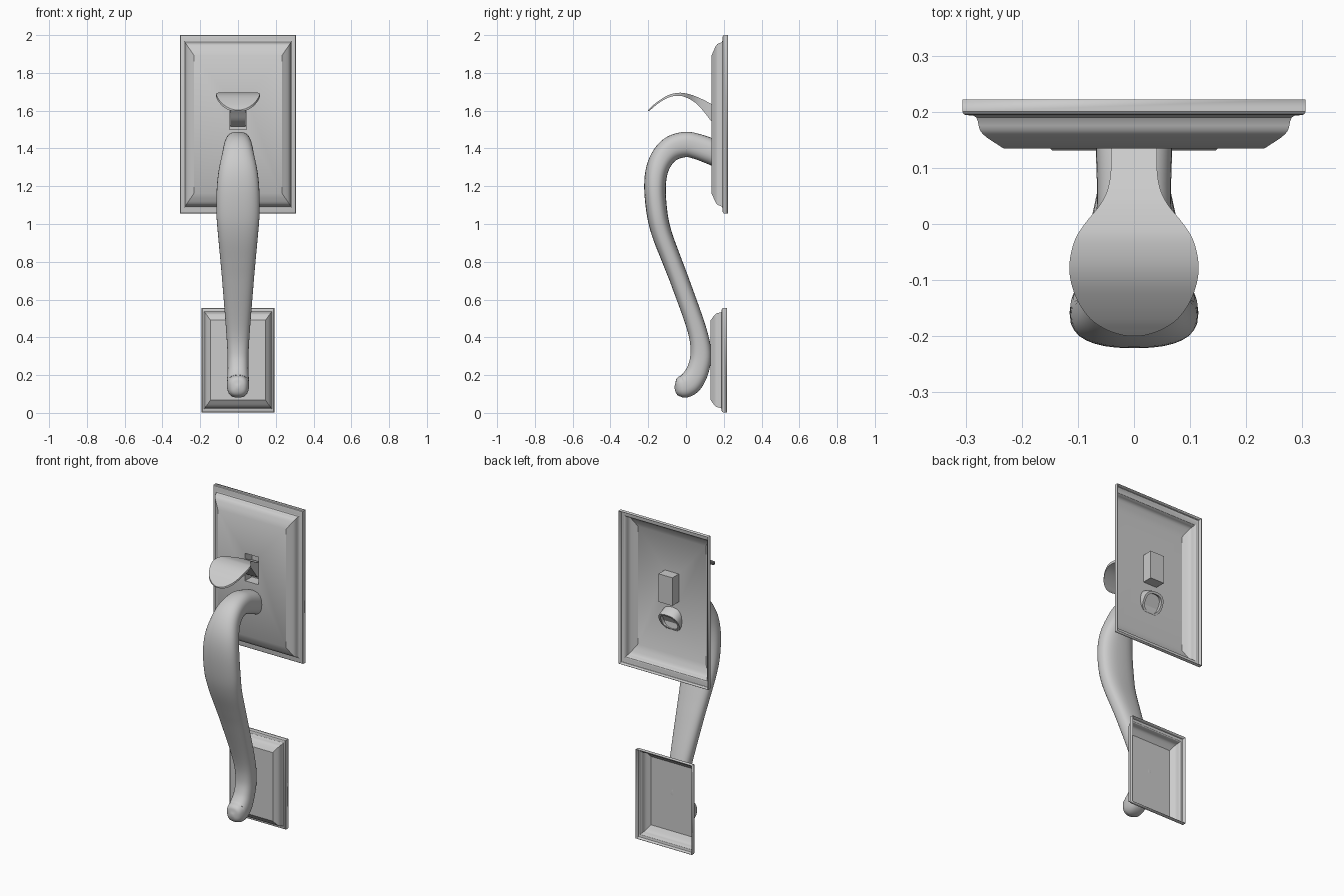
import bpy, bmesh, math
from mathutils import Vector

if "Cube" in bpy.data.objects:
    bpy.data.objects.remove(bpy.data.objects["Cube"])


def loft(name, rings, cap_start=True, closed=True, angle=35):
    """Skin a list of equal-length point rings into a smooth-shaded object."""
    bm = bmesh.new()
    vr = [[bm.verts.new(p) for p in r] for r in rings]
    n = len(rings[0])
    for a, b in zip(vr, vr[1:]):
        for i in range(n):
            j = (i + 1) % n
            bm.faces.new((a[i], a[j], b[j], b[i]))
    bm.faces.new(vr[-1])
    if cap_start:
        bm.faces.new(vr[0][::-1])
    if closed:
        bmesh.ops.recalc_face_normals(bm, faces=bm.faces)
    me = bpy.data.meshes.new(name)
    bm.to_mesh(me)
    bm.free()
    ob = bpy.data.objects.new(name, me)
    bpy.context.collection.objects.link(ob)
    bpy.ops.object.select_all(action='DESELECT')
    ob.select_set(True)
    bpy.context.view_layer.objects.active = ob
    bpy.ops.object.shade_smooth_by_angle(angle=math.radians(angle))
    return ob


def spline(keys, steps):
    """Catmull-Rom interpolation of any-length tuples."""
    out = []
    for i in range(len(keys) - 1):
        p0, p1, p2, p3 = (keys[max(i - 1, 0)], keys[i], keys[i + 1],
                          keys[min(i + 2, len(keys) - 1)])
        for s in range(steps):
            t = s / steps
            out.append([0.5 * (2 * b + (c - a) * t + (2 * a - 5 * b + 4 * c - d) * t * t
                               + (3 * b - a - 3 * c + d) * t ** 3)
                        for a, b, c, d in zip(p0, p1, p2, p3)])
    out.append(list(keys[-1]))
    return out


def rect(hx, z0, z1, y):
    return [(-hx, y, z0), (hx, y, z0), (hx, y, z1), (-hx, y, z1)]


# Moulding profile: inset as a fraction of the border, depth as a fraction
MOULD = [(0, 0), (0, .25), (.03, .30), (.08, .32), (.27, .33), (.34, .37), (.38, .45),
         (.40, .54), (.43, .63), (.50, .71), (.60, .78), (.76, .87), (1, 1)]


def plate(name, hx, z0, z1, bx, bz, y_back, y_front, extra=()):
    rings = [rect(hx - bx * f, z0 + bz * f, z1 - bz * f, y_back + (y_front - y_back) * d)
             for f, d in MOULD]
    ob = loft(name, rings + list(extra), cap_start=False, closed=False, angle=28)
    mod = ob.modifiers.new("sheet", 'SOLIDIFY')
    mod.thickness = 0.003
    mod.offset = -1
    return ob


# Backplates: pressed hollow sheets, the upper one with a pocket for the lever
plate("upper_plate", .306, 1.055, 2.0, .073, .108, .222, .135,
      [rect(.046, 1.5, 1.67, .135), rect(.046, 1.5, 1.67, .2)])
plate("lower_plate", .192, .003, .555, .046, .064, .217, .131)

# Grip: rounded-square section swept along an S path (y, z, half width, half depth)
GRIP = [(.165, 1.368, .068, .066), (.13, 1.385, .068, .068), (.06, 1.41, .066, .067),
        (0, 1.421, .068, .067), (-.07, 1.403, .076, .066), (-.122, 1.355, .087, .062),
        (-.155, 1.28, .103, .059), (-.164, 1.18, .113, .057), (-.152, 1.05, .114, .055),
        (-.127, .945, .106, .053), (-.078, .815, .094, .051), (-.03, .69, .083, .050),
        (.055, .45, .064, .050), (.079, .32, .056, .055), (.064, .23, .055, .058),
        (.032, .17, .058, .062), (0, .144, .058, .062), (-.03, .139, .052, .055),
        (-.05, .137, .037, .040), (-.06, .137, .008, .008)]
SIDES = 32


def section(y, z, w, d, tangent):
    normal = Vector((0, -tangent.z, tangent.y))
    pts = []
    for k in range(SIDES):
        a = 2 * math.pi * k / SIDES
        c, s = math.cos(a), math.sin(a)
        c = math.copysign(abs(c) ** .8, c)
        s = math.copysign(abs(s) ** .8, s)
        pts.append(Vector((c * w, y, z)) + normal * s * d)
    return pts


path = spline(GRIP, 5)
rings = []
for i, (y, z, w, d) in enumerate(path):
    a, b = path[max(i - 1, 0)], path[min(i + 1, len(path) - 1)]
    rings.append(section(y, z, w, d, Vector((0, b[0] - a[0], b[1] - a[1])).normalized()))
# recessed socket in the end behind the plate
y, z, w, d = path[0]
t0 = Vector((0, path[1][0] - y, path[1][1] - z)).normalized()
rim = section(y, z, w * .8, d * .8, t0)
rings = [[p + t0 * .02 for p in rim], rim] + rings
loft("grip_handle", rings, angle=40)

# Thumb lever: curved paddle narrowing to a stem (y, top z, bottom z, half width)
LEVER = [(-.200, 1.603, 1.597, .006), (-.197, 1.606, 1.598, .025), (-.188, 1.615, 1.604, .050),
         (-.170, 1.632, 1.620, .077), (-.140, 1.655, 1.643, .099), (-.105, 1.677, 1.664, .112),
         (-.070, 1.690, 1.676, .115), (-.030, 1.695, 1.678, .106), (0, 1.691, 1.670, .088),
         (.035, 1.682, 1.652, .060), (.065, 1.670, 1.628, .046), (.10, 1.654, 1.588, .041),
         (.135, 1.635, 1.545, .041), (.185, 1.615, 1.515, .041)]
loft("thumb_lever", [rect(w, zb, zt, y) for y, zt, zb, w in spline(LEVER, 4)])
